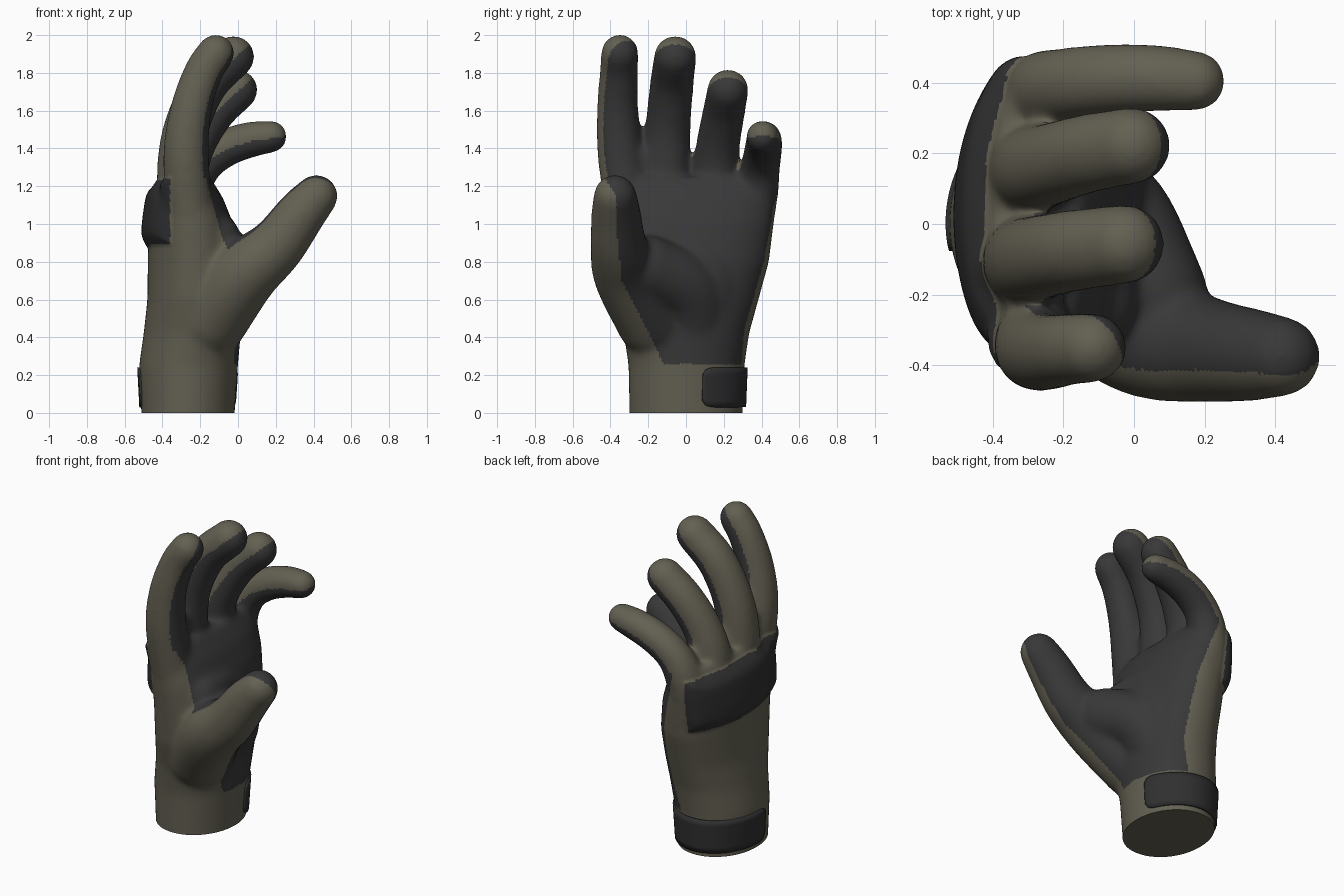
import bpy, bmesh, math
from mathutils import Vector, Matrix, kdtree

if "Cube" in bpy.data.objects:
    bpy.data.objects.remove(bpy.data.objects["Cube"])


def material(name, rgb):
    m = bpy.data.materials.new(name)
    m.diffuse_color = (*rgb, 1)
    m.use_nodes = True
    m.node_tree.nodes["Principled BSDF"].inputs["Base Color"].default_value = m.diffuse_color
    return m


OLIVE = material("olive_fabric", (0.125, 0.117, 0.084))
GREY = material("dark_grey_palm", (0.040, 0.040, 0.041))
BLACK = material("black_strap", (0.029, 0.029, 0.030))


def lerp_table(table, v):
    """Piecewise-linear lookup; rows are (key, value...)."""
    if v <= table[0][0]:
        return table[0][1:]
    for a, b in zip(table, table[1:]):
        if v <= b[0]:
            t = (v - a[0]) / (b[0] - a[0])
            return tuple(p + (q - p) * t for p, q in zip(a[1:], b[1:]))
    return table[-1][1:]


def smooth_path(pts, n):
    """Catmull-Rom samples through (x, y, z, radius) points."""
    p = [Vector(q) for q in pts]
    p = [2 * p[0] - p[1]] + p + [2 * p[-1] - p[-2]]
    out = []
    for i in range(1, len(p) - 2):
        a, b, c, d = p[i - 1:i + 3]
        for k in range(n):
            t = k / n
            out.append(0.5 * (2 * b + (c - a) * t + (2 * a - 5 * b + 4 * c - d) * t * t
                              + (3 * b - a - 3 * c + d) * t ** 3))
    return out + [p[-2]]


# Finger, thumb and muscle centre lines
DIGITS = {
    "index": [(-.25, -.29, 1.0, .12), (-.275, -.345, 1.35, .118), (-.25, -.362, 1.6, .106),
              (-.185, -.355, 1.8, .098), (-.118, -.35, 1.905, .095)],
    "middle": [(-.29, -.10, 1.0, .13), (-.30, -.105, 1.3, .125), (-.27, -.095, 1.52, .116),
               (-.17, -.075, 1.74, .112), (-.025, -.057, 1.885, .108)],
    "ring": [(-.29, .13, 1.0, .13), (-.285, .155, 1.25, .120), (-.235, .17, 1.42, .112),
             (-.13, .20, 1.59, .108), (-.005, .222, 1.71, .105)],
    "pinky": [(-.27, .33, .95, .12), (-.255, .375, 1.17, .110), (-.19, .395, 1.31, .100),
              (-.07, .41, 1.40, .096), (.06, .413, 1.445, .091), (.175, .405, 1.463, .081)],
    "thumb": [(-.15, -.17, .50, .20), (.03, -.31, .73, .175), (.20, -.355, .88, .146),
              (.33, -.37, 1.05, .127), (.415, -.375, 1.148, .109)],
    "thumb_mound": [(-.17, .06, .46, .18), (-.07, .0, .66, .18), (.04, -.20, .77, .165)],
    "palm_fill": [(-.18, .12, .52, .18), (-.135, .11, .74, .165), (-.135, -.04, .92, .135),
                  (-.12, -.22, .92, .130)],
    "web": [(-.29, -.22, 1.1, .09), (-.28, -.222, 1.35, .075)],
}
FINGERS = ("index", "middle", "ring", "pinky")

# Palm sections: z, xmin, xmax, ymin, ymax
PALM = [(-.10, -.512, -.02, -.30, .30), (.0, -.512, -.017, -.30, .30), (.25, -.525, .0, -.305, .31),
        (.42, -.50, .015, -.33, .335), (.6, -.48, .02, -.38, .385), (.8, -.478, .012, -.40, .44),
        (1.0, -.475, -.025, -.42, .465), (1.14, -.455, -.08, -.425, .475), (1.25, -.40, -.15, -.40, .43)]

bm = bmesh.new()
rings = []
N = 48
for i in range(68):
    z = -.10 + 1.35 * i / 67
    x0, x1, y0, y1 = lerp_table(PALM, z)
    ring = []
    for k in range(N):
        a = 2 * math.pi * k / N
        c, s = math.cos(a), math.sin(a)
        # palm side is squarer than the rounded back of the hand
        e = 2 / (2.0 + (.4 * min(1, max(0, z)) if c > 0 else .05))
        ring.append(bm.verts.new(((x0 + x1) / 2 + (x1 - x0) / 2 * math.copysign(abs(c) ** e, c),
                                  (y0 + y1) / 2 + (y1 - y0) / 2 * math.copysign(abs(s) ** e, s), z)))
    rings.append(ring)
for r, s in zip(rings, rings[1:]):
    for k in range(N):
        bm.faces.new((r[k], r[(k + 1) % N], s[(k + 1) % N], s[k]))
bm.faces.new(rings[0][::-1])
bm.faces.new(rings[-1])

samples = []
for name, pts in DIGITS.items():
    path = smooth_path(pts, 8)
    for i, q in enumerate(path):
        c = Vector(q[:3])
        bmesh.ops.create_icosphere(bm, subdivisions=3, radius=q[3] + .006, matrix=Matrix.Translation(c))
        tan = Vector(path[min(i + 1, len(path) - 1)][:3]) - Vector(path[max(i - 1, 0)][:3])
        if name in FINGERS:
            samples.append((c, tan.normalized(), name))

mesh = bpy.data.meshes.new("glove")
bm.to_mesh(mesh)
bm.free()
glove = bpy.data.objects.new("glove", mesh)
bpy.context.collection.objects.link(glove)

# Fuse everything into one skin and soften the joins
rm = glove.modifiers.new("fuse", "REMESH")
rm.mode = "VOXEL"
rm.voxel_size = .0125
sm = glove.modifiers.new("soften", "SMOOTH")
sm.factor = .5
sm.iterations = 38
dg = bpy.context.evaluated_depsgraph_get()
fused = bpy.data.meshes.new_from_object(glove.evaluated_get(dg))
glove.modifiers.clear()
glove.data = fused

# Flat wrist opening at the ground
bm = bmesh.new()
bm.from_mesh(fused)
bmesh.ops.bisect_plane(bm, geom=bm.verts[:] + bm.edges[:] + bm.faces[:], plane_co=(0, 0, 0),
                       plane_no=(0, 0, 1), clear_inner=True)
bmesh.ops.holes_fill(bm, edges=[e for e in bm.edges if e.is_boundary], sides=0)
bm.normal_update()

# Colour rules
kd = kdtree.KDTree(len(samples))
for i, s in enumerate(samples):
    kd.insert(s[0], i)
kd.balance()
X_EDGE = [(.26, -.17), (.5, -.12), (.85, -.05), (.95, -.09), (1.2, -.16), (1.4, -.19)]
X_EDGE_PINKY = [(.26, -.17), (.5, -.11), (.75, -.10), (1.2, -.24)]
Y_EDGE = [(.26, -.12), (.45, -.21), (.7, -.34), (1.0, -.37)]


def band_offset(p):
    """Distance inside the knuckle band; negative is outside."""
    side = -.355 + .04 * min(max(p.y / .3, 0), 1)
    return min(side - p.x, .17 - abs(p.z - 1.05 + .05 * p.y))


def in_palm(p, n):
    if p.z < .26:
        return False
    _, i, _ = kd.find(p)
    c, tan, name = samples[i]
    if p.z > 1.24 and p.x < .3 and (p - c).length < .2:
        side = .6 if name == "index" else 0
        palm_side = Vector((tan.z, side, -tan.x)).normalized()
        return (p - c).dot(palm_side) > (.03 if name == "index" else .01)
    if p.z > .95 and p.x < 0 and n.x > .35 and -.33 < p.y < .42:
        return True
    if p.x < lerp_table(X_EDGE_PINKY if p.y > .15 else X_EDGE, p.z)[0] and not (n.x > .5 and p.y > -.1):
        return False
    if p.z > .95 and p.x < .0:
        return True
    return p.y > lerp_table(Y_EDGE, p.z)[0] - .07 * max(n.z, 0)


for f in bm.faces:
    p = f.calc_center_median()
    f.material_index = 2 if band_offset(p) > 0 else 1 if in_palm(p, f.normal) else 0

# Raised knuckle band with a soft edge
moves = []
for v in bm.verts:
    d = band_offset(v.co)
    if d > -.01:
        t = min((d + .01) / .09, 1)
        moves.append((v, v.normal * .036 * math.sin(t * math.pi / 2)))
for v, d in moves:
    v.co += d
bm.to_mesh(fused)
bm.free()
for m in (OLIVE, GREY, BLACK):
    fused.materials.append(m)

# Wrist strap: curved plate wrapped round the outer wrist
bm = bmesh.new()
cols = []
M = 60
for i in range(M + 1):
    a = math.radians(16 + (194 - 16) * i / M)
    d = min(i, M - i)
    inset = .035 * (1 - math.sqrt(max(0, 1 - (1 - min(d / 4, 1)) ** 2)))
    col = []
    for k in range(7):
        z = .03 + inset + (.21 - 2 * inset) * k / 6
        x0, x1, y0, y1 = lerp_table(PALM, z)
        grow = .010 if i < M * .7 else .006
        col.append(bm.verts.new(((x0 + x1) / 2 + ((x1 - x0) / 2 + grow) * math.cos(a),
                                 (y0 + y1) / 2 + ((y1 - y0) / 2 + .014) * math.sin(a), z)))
    cols.append(col)
for r, s in zip(cols, cols[1:]):
    for k in range(6):
        bm.faces.new((r[k], s[k], s[k + 1], r[k + 1]))
sm_mesh = bpy.data.meshes.new("wrist_strap")
bm.to_mesh(sm_mesh)
bm.free()
sm_mesh.materials.append(BLACK)
strap = bpy.data.objects.new("wrist_strap", sm_mesh)
bpy.context.collection.objects.link(strap)
sol = strap.modifiers.new("thickness", "SOLIDIFY")
sol.thickness = .02
sol.offset = -.7

for o in (glove, strap):
    bpy.ops.object.select_all(action="DESELECT")
    o.select_set(True)
    bpy.context.view_layer.objects.active = o
    bpy.ops.object.shade_smooth_by_angle(angle=math.radians(45))
